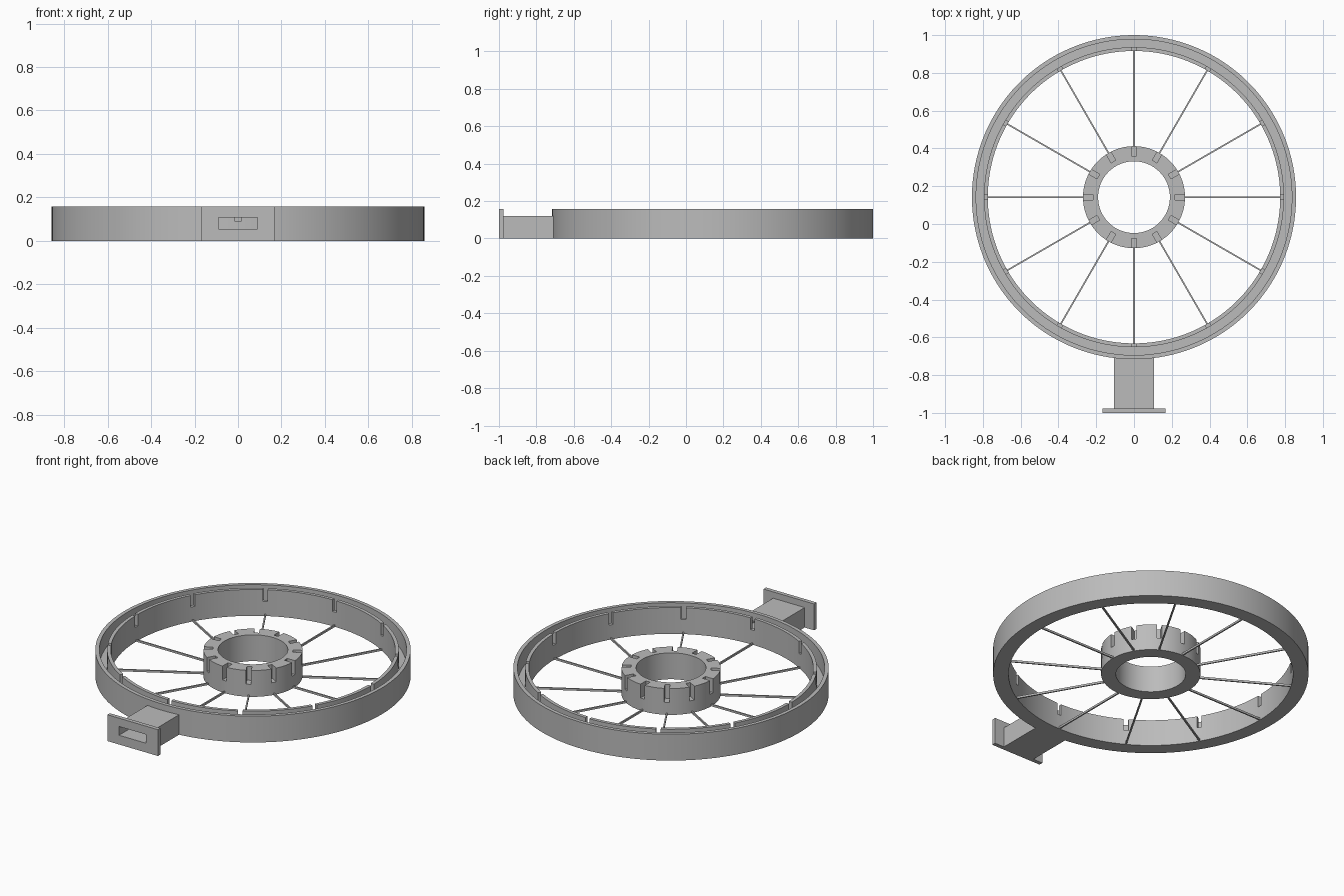
import bpy
import bmesh
import math
from mathutils import Matrix, Vector

if "Cube" in bpy.data.objects:
    bpy.data.objects.remove(bpy.data.objects["Cube"], do_unlink=True)

CENTRE = Vector((0, 0.142, 0))
HEIGHT = 0.158
SPOKES = 12

grey = bpy.data.materials.new("plain grey")
grey.use_nodes = True
COLOUR = (0.5, 0.5, 0.5, 1)
grey.diffuse_color = COLOUR
grey.node_tree.nodes["Principled BSDF"].inputs["Base Color"].default_value = COLOUR


def finish(name, bm):
    bmesh.ops.recalc_face_normals(bm, faces=bm.faces)
    mesh = bpy.data.meshes.new(name)
    bm.to_mesh(mesh)
    bm.free()
    mesh.materials.append(grey)
    obj = bpy.data.objects.new(name, mesh)
    bpy.context.collection.objects.link(obj)
    return obj


def add_box(bm, low, high, turn=Matrix()):
    low, high = Vector(low), Vector(high)
    place = turn @ Matrix.Translation((low + high) / 2) @ Matrix.Diagonal((*(high - low), 1))
    bmesh.ops.create_cube(bm, size=1, matrix=place)


def box(name, low, high):
    bm = bmesh.new()
    add_box(bm, low, high)
    return finish(name, bm)


def radial_boxes(name, r0, r1, width, z0, z1):
    """One box per spoke direction, reaching from r0 to r1."""
    bm = bmesh.new()
    for i in range(SPOKES):
        turn = Matrix.Translation(CENTRE) @ Matrix.Rotation(math.tau * i / SPOKES, 4, 'Z')
        add_box(bm, (r0, -width / 2, z0), (r1, width / 2, z1), turn)
    return finish(name, bm)


def lathe(name, profile, steps):
    """Turn a closed (radius, height) profile round the wheel axis."""
    bm = bmesh.new()
    rings = []
    for i in range(steps):
        a = math.tau * (i + 0.5) / steps
        rings.append([bm.verts.new(CENTRE + Vector((r * math.cos(a), r * math.sin(a), z)))
                      for r, z in profile])
    n = len(profile)
    for i in range(steps):
        a, b = rings[i], rings[(i + 1) % steps]
        for j in range(n):
            k = (j + 1) % n
            bm.faces.new((a[j], b[j], b[k], a[k]))
    return finish(name, bm)


def cut(obj, cutter):
    mod = obj.modifiers.new("cut", 'BOOLEAN')
    mod.operation = 'DIFFERENCE'
    mod.solver = 'EXACT'
    mod.object = cutter
    bpy.context.view_layer.update()
    graph = bpy.context.evaluated_depsgraph_get()
    mesh = bpy.data.meshes.new_from_object(obj.evaluated_get(graph))
    obj.modifiers.clear()
    obj.data = mesh


# Outer rim with a channel open at the top
OUTER, CHANNEL_OUT, CHANNEL_IN, INNER = 0.858, 0.836, 0.794, 0.774
FLOOR = 0.055
rim = lathe("rim", [(INNER, 0), (OUTER, 0), (OUTER, HEIGHT), (CHANNEL_OUT, HEIGHT),
                    (CHANNEL_OUT, FLOOR), (CHANNEL_IN, FLOOR),
                    (CHANNEL_IN, HEIGHT), (INNER, HEIGHT)], 144)

# Hub ring
hub = lathe("hub", [(0.19, 0), (0.27, 0), (0.27, HEIGHT), (0.19, HEIGHT)], 96)

# Cable duct and its end flange
duct = box("duct", (-0.105, -0.98, 0), (0.105, -0.705, 0.12))
flange = box("flange", (-0.168, -1, 0), (0.168, -0.976, HEIGHT))

# Slots in the rim's inner wall and in the hub, and the passage through the duct
rim_slots = radial_boxes("rim_slot_cutter", 0.75, 0.81, 0.026, 0.088, 0.2)
hub_slots = radial_boxes("hub_slot_cutter", 0.218, 0.3, 0.028, 0.075, 0.2)
passage = box("passage_cutter", (-0.09, -1.1, FLOOR + 0.0005), (0.09, -0.675, 0.108))
cut(rim, rim_slots)
cut(hub, hub_slots)
for part in (rim, duct, flange):
    cut(part, passage)
for cutter in (rim_slots, hub_slots, passage):
    bpy.data.objects.remove(cutter, do_unlink=True)

# Thin spokes level with the base
radial_boxes("spokes", 0.262, 0.782, 0.008, 0, 0.012)

# Smooth round walls, sharp edges
bpy.ops.object.select_all(action='DESELECT')
for part in (rim, hub):
    part.select_set(True)
bpy.context.view_layer.objects.active = rim
bpy.ops.object.shade_smooth_by_angle(angle=math.radians(30))
